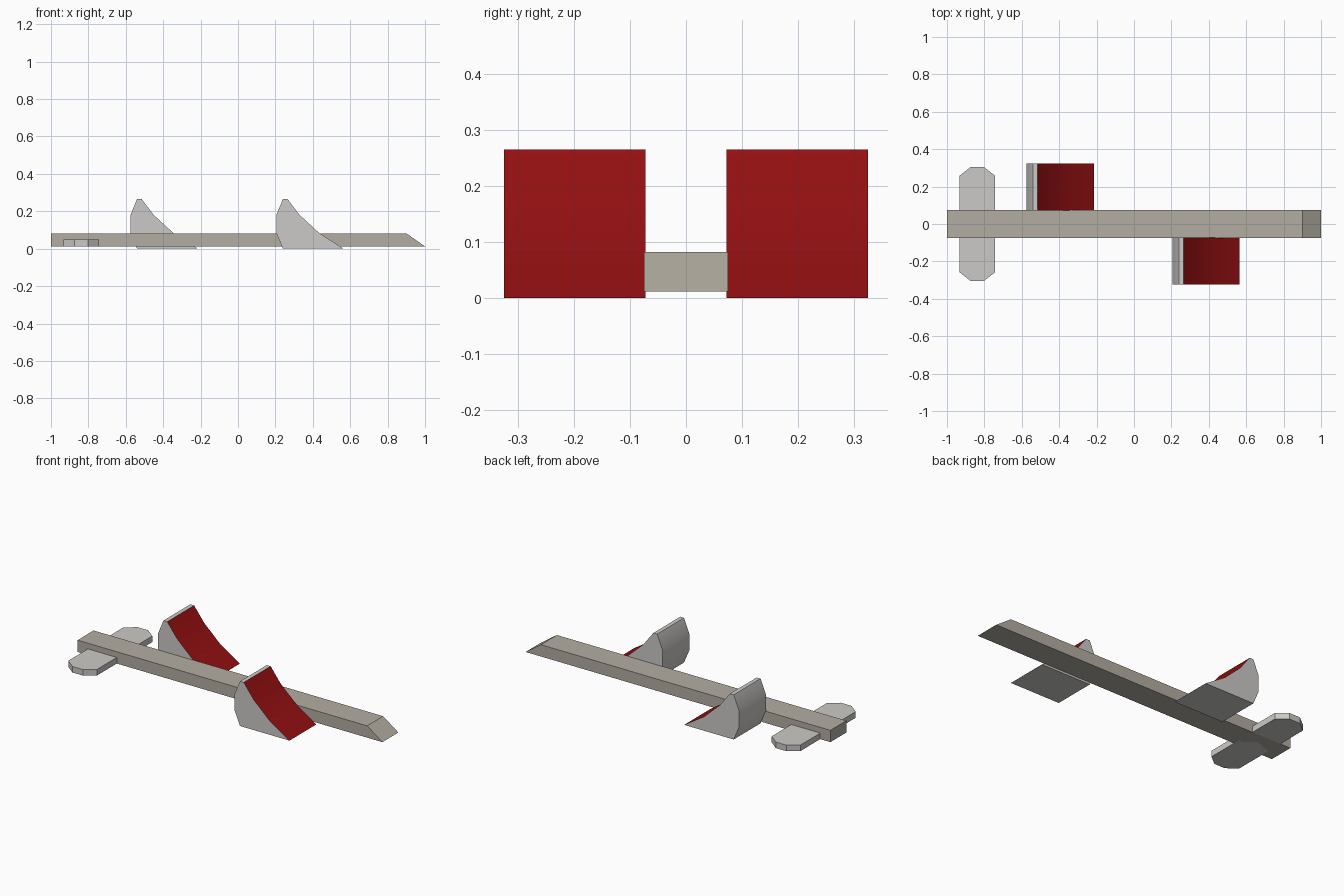
import bpy, bmesh, math
from mathutils import Vector

if "Cube" in bpy.data.objects:
    bpy.data.objects.remove(bpy.data.objects["Cube"])


def material(name, rgb):
    m = bpy.data.materials.new(name)
    m.diffuse_color = (*rgb, 1)
    m.use_nodes = True
    m.node_tree.nodes["Principled BSDF"].inputs["Base Color"].default_value = m.diffuse_color
    return m


BEIGE = material("warm grey beam", (0.45, 0.42, 0.36))
GREY = material("light grey", (0.60, 0.59, 0.57))
RED = material("dark red", (0.30, 0.005, 0.006))


def prism(name, base, extrude, mats):
    """Extrude a flat outline along a vector into a closed solid."""
    bm = bmesh.new()
    face = bm.faces.new([bm.verts.new(p) for p in base])
    new = bmesh.ops.extrude_face_region(bm, geom=[face], use_keep_orig=True)["geom"]
    bmesh.ops.translate(bm, vec=Vector(extrude),
                        verts=[g for g in new if isinstance(g, bmesh.types.BMVert)])
    bmesh.ops.recalc_face_normals(bm, faces=bm.faces)
    me = bpy.data.meshes.new(name)
    bm.to_mesh(me)
    bm.free()
    for m in mats:
        me.materials.append(m)
    ob = bpy.data.objects.new(name, me)
    bpy.context.collection.objects.link(ob)
    return ob


# Long beam with a sloped nose
beam = [(-1, 0.012), (1, 0.012), (0.9, 0.082), (-1, 0.082)]
prism("beam", [(x, -0.075, z) for x, z in beam], (0, 0.15, 0), [BEIGE])

# Cross plate with clipped ends
quarter = [(0.095, 0.258), (0.035, 0.305)]
outline = (quarter + [(-x, y) for x, y in reversed(quarter)]
           + [(-x, -y) for x, y in quarter] + [(x, -y) for x, y in reversed(quarter)])
prism("cross_plate", [(x - 0.838, y, 0.012) for x, y in outline], (0, 0, 0.036), [GREY])

# Foot wedges: grey body, red curved sole
wedge = [(0.24, 0), (0.565, 0), (0.435, 0.083), (0.33, 0.18), (0.265, 0.265),
         (0.24, 0.265), (0.205, 0.18), (0.205, 0.083)]
for name, shift, y0 in (("right_foot_wedge", 0, -0.3245), ("left_foot_wedge", -0.78, 0.0725)):
    ob = prism(name, [(x + shift, y0, z) for x, z in wedge], (0, 0.252, 0), [GREY, RED])
    for p in ob.data.polygons:
        p.material_index = int(p.normal.x > 0.3 and p.normal.z > 0.3)
    bpy.ops.object.select_all(action='DESELECT')
    ob.select_set(True)
    bpy.context.view_layer.objects.active = ob
    bpy.ops.object.shade_smooth_by_angle(angle=math.radians(30))
